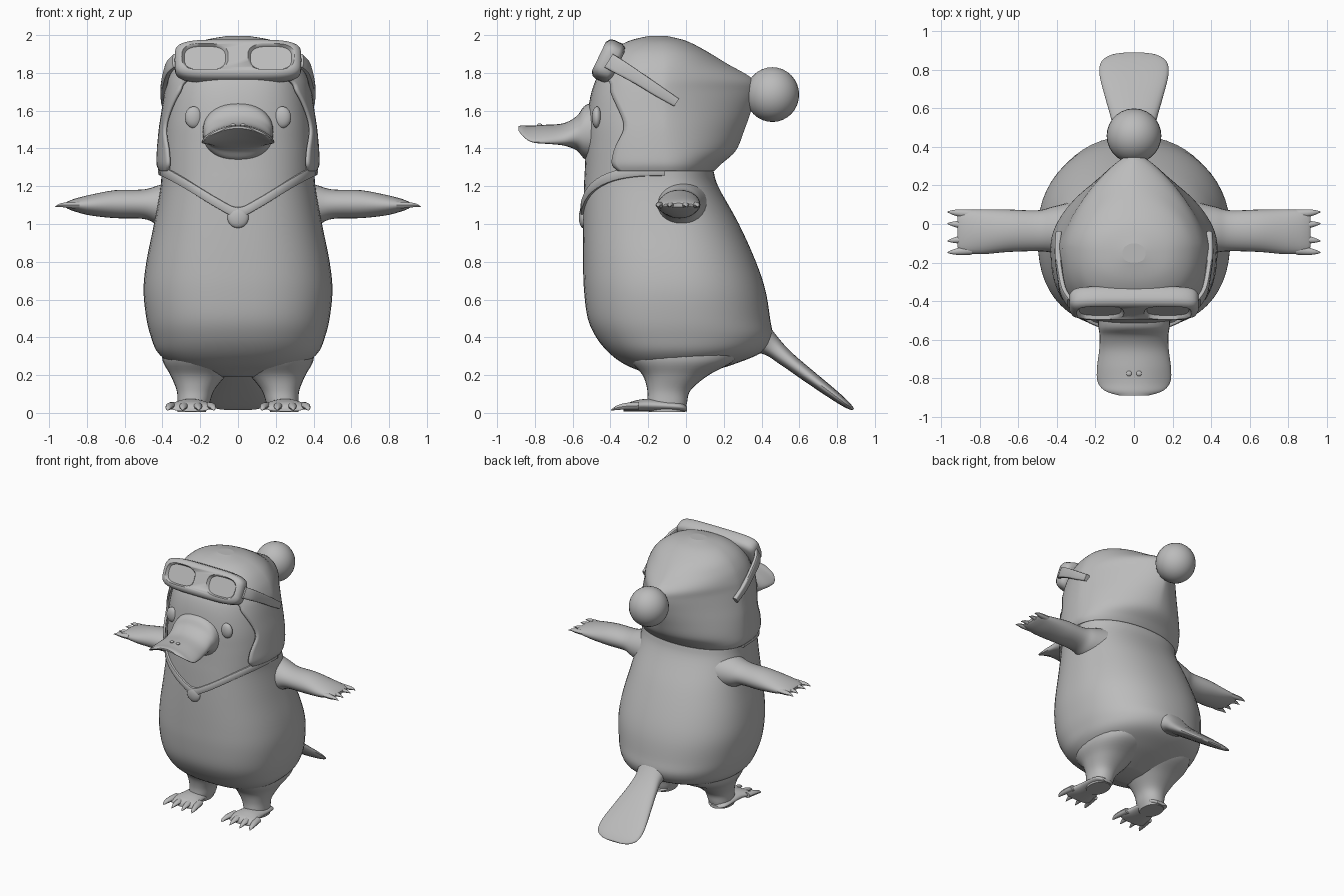
import bpy, bmesh, math
from mathutils import Vector as V

if "Cube" in bpy.data.objects:
    bpy.data.objects.remove(bpy.data.objects["Cube"])

grey = bpy.data.materials.new("plain grey")
grey.diffuse_color = (0.5, 0.5, 0.5, 1)
grey.use_nodes = True
grey.node_tree.nodes["Principled BSDF"].inputs["Base Color"].default_value = grey.diffuse_color


def smooth(rows, k=5):
    """Catmull-Rom interpolation of number rows."""
    out = []
    for i in range(len(rows) - 1):
        a, b, c, d = rows[max(i - 1, 0)], rows[i], rows[i + 1], rows[min(i + 2, len(rows) - 1)]
        for s in range(k):
            t = s / k
            out.append([0.5 * (2 * q + (r - p) * t + (2 * p - 5 * q + 4 * r - w) * t * t
                               + (3 * q - p - 3 * r + w) * t ** 3)
                        for p, q, r, w in zip(a, b, c, d)])
    return out + [list(rows[-1])]


def spow(x, p):
    return math.copysign(abs(x) ** p, x)


def ring(c, u, v, e=2, n=28):
    """Superellipse ring round c with half axes u and v."""
    angles = [2 * math.pi * i / n for i in range(n)]
    return [V(c) + V(u) * spow(math.cos(a), 2 / e) + V(v) * spow(math.sin(a), 2 / e) for a in angles]


def egg(z, yf, yb, hx, yc, eb, w=0, n=56, ef=2.5):
    """Horizontal slice with its own front and back shape, open at the front for width w."""
    t0 = math.asin(min(max(w, 0) / hx, 0.99) ** (ef / 2))
    pts = []
    for i in range(n + 1):
        a = t0 + (2 * math.pi - 2 * t0) * i / n
        c, s = math.cos(a), math.sin(a)
        e, r = (ef, yc - yf) if c > 0 else (eb, yb - yc)
        pts.append(V((hx * spow(s, 2 / e), yc - r * spow(c, 2 / e), z)))
    return pts


def finish(name, bm, mirror=False, angle=40):
    bmesh.ops.remove_doubles(bm, verts=bm.verts, dist=0.0004)
    bmesh.ops.recalc_face_normals(bm, faces=bm.faces)
    me = bpy.data.meshes.new(name)
    bm.to_mesh(me)
    bm.free()
    me.materials.append(grey)
    me.polygons.foreach_set("use_smooth", [True] * len(me.polygons))
    me.set_sharp_from_angle(angle=math.radians(angle))
    ob = bpy.data.objects.new(name, me)
    bpy.context.collection.objects.link(ob)
    if mirror:
        ob.modifiers.new("mirror", 'MIRROR')
    return ob


def skin(name, rings, mirror=False, wrap=True, caps=True, angle=40):
    bm = bmesh.new()
    vs = [[bm.verts.new(p) for p in r] for r in rings]
    n = len(vs[0])
    for a, b in zip(vs, vs[1:]):
        for i in range(n if wrap else n - 1):
            j = (i + 1) % n
            bm.faces.new((a[i], a[j], b[j], b[i]))
    if caps:
        bm.faces.new(vs[0])
        bm.faces.new(vs[-1])
    return finish(name, bm, mirror, angle)


def ball(name, c, s, mirror=False):
    bm = bmesh.new()
    bmesh.ops.create_uvsphere(bm, u_segments=28, v_segments=16, radius=1)
    bmesh.ops.scale(bm, vec=s, verts=bm.verts)
    bmesh.ops.translate(bm, vec=c, verts=bm.verts)
    return finish(name, bm, mirror)


# body and head: z, front y, back y, half width, centre y, back exponent
body = smooth([
    (.19, -.17, .02, .10, -.06, 2.2), (.22, -.24, .13, .24, -.06, 2.2), (.26, -.33, .26, .35, -.06, 2.2),
    (.32, -.41, .40, .425, -.05, 2.2), (.40, -.475, .455, .46, -.05, 2.2), (.50, -.52, .445, .485, -.05, 2.2),
    (.65, -.54, .42, .50, -.05, 2.2), (.80, -.545, .37, .485, -.06, 2.2), (1.0, -.545, .28, .445, -.08, 2.2),
    (1.2, -.54, .17, .41, -.1, 2.2), (1.3, -.535, .14, .405, -.11, 2.2), (1.42, -.53, .09, .40, -.12, 2.2),
    (1.55, -.525, .08, .39, -.12, 2.2), (1.7, -.50, .03, .365, -.12, 2.2), (1.8, -.455, 0, .33, -.12, 2.2),
    (1.9, -.36, -.02, .22, -.12, 2.2), (1.94, -.2, -.08, .06, -.12, 2.2)])
skin("body", [egg(*r)[:-1] for r in body])


def front_y(x, z):
    """Front surface of the body at x and height z."""
    r = min(body, key=lambda q: abs(q[0] - z))
    t = min(abs(x) / r[3], 1)
    return r[4] - (r[4] - r[1]) * (1 - t ** 2.5) ** 0.4


# hat with face opening: same columns plus opening half width
hat = smooth([
    (1.28, -.545, .15, .418, -.12, 2.1, .375), (1.32, -.55, .19, .432, -.12, 2.0, .37),
    (1.39, -.55, .265, .43, -.12, 1.8, .375), (1.5, -.55, .31, .42, -.12, 1.6, .39),
    (1.6, -.545, .345, .405, -.12, 1.45, .365), (1.7, -.52, .37, .39, -.12, 1.35, .315),
    (1.77, -.49, .35, .375, -.12, 1.4, .26), (1.85, -.45, .215, .34, -.12, 1.6, .0),
    (1.92, -.39, .10, .28, -.13, 1.9, 0), (1.97, -.30, .0, .19, -.14, 2, 0),
    (1.995, -.20, -.10, .06, -.15, 2, 0)])
ob = skin("hat", [egg(*r) for r in hat], wrap=False, caps=False)
top = bmesh.new()
top.from_mesh(ob.data)
rim = [v for v in top.verts if v.co.z > 1.9945]
top.faces.new(sorted(rim, key=lambda v: math.atan2(v.co.y + .15, v.co.x)))
bmesh.ops.recalc_face_normals(top, faces=top.faces)
top.to_mesh(ob.data)
top.free()
sol = ob.modifiers.new("cloth", 'SOLIDIFY')
sol.thickness, sol.offset = 0.015, -1
ball("hat_pompom", (0, .457, 1.685), (.142, .142, .145))

# chin strap and button
half = [(.41, 1.285), (.39, 1.275), (.35, 1.255), (.28, 1.215), (.2, 1.165), (.1, 1.105), (.0, 1.06)]
path = half + [(-x, z) for x, z in half[-2::-1]]
strap = []
for x, z in smooth(path, 3):
    y = front_y(x, z) - .004
    n = V((x * .8, y + .12 - (.3 if abs(x) < .25 else 0), 0)).normalized()
    strap.append(ring((x, y, z), (0, 0, .027), n * .013, 4, 12))
skin("chin_strap", strap)
ball("strap_button", (0, -.545, 1.035), (.056, .022, .056))

# bill: y, half width, centre z, half height, droop of the sides
bill = []
for y, hx, z, hz, droop in smooth([
        (-.44, .19, 1.485, .165, 0), (-.53, .185, 1.485, .145, 0), (-.58, .178, 1.48, .09, .01),
        (-.65, .18, 1.475, .058, .03), (-.75, .192, 1.485, .04, .05), (-.82, .188, 1.497, .024, .06),
        (-.865, .15, 1.508, .014, .04), (-.888, .08, 1.512, .006, .015)]):
    r = ring((0, y, z), (hx, 0, 0), (0, 0, hz), 2.2, 36)
    bill.append([p - V((0, 0, droop * (p.x / hx) ** 2)) for p in r])
skin("bill", bill)
ball("nostril", (.026, -.775, 1.524), (.014, .014, .008), True)
ball("eye", (.235, front_y(.235, 1.565) - .002, 1.565), (.046, .026, .057), True)

# goggles, tilted back on the forehead
fwd, up, gc = V((0, -.9, .43)), V((0, .43, .9)), V((0, -.412, 1.863))
X = V((1, 0, 0))
frame = skin("goggle_frame", [ring(gc + fwd * d, X * .335 * s, up * (.115 - (1 - s) * .3), 4.5, 48) for d, s in
                              ((-.058, .9), (-.05, .96), (-.03, 1), (.02, 1), (.042, .97), (.055, .9))], angle=60)
cutter = skin("lens_cutter", [ring(gc + X * .175 + fwd * d, X * .115 * s, up * .072 * s, 3)
                              for d, s in ((.036, .95), (.06, 1.1), (.1, 1.1))], True)
cutter.hide_render = True
cut = frame.modifiers.new("lenses", 'BOOLEAN')
cut.operation, cut.object = 'DIFFERENCE', cutter
side = smooth([(.33, -.41, 1.865, .042), (.365, -.35, 1.83, .04), (.385, -.25, 1.77, .034),
               (.395, -.15, 1.705, .03), (.39, -.05, 1.643, .024)])
skin("goggle_strap", [ring(r[:3], V((0, .53, .85)) * r[3], (.016, 0, 0), 4, 16) for r in side], True)

# arms: x, centre y, centre z, half depth, half height
arm = smooth([(.30, -.03, 1.10, .15, .14), (.42, -.03, 1.10, .12, .105), (.5, -.035, 1.105, .106, .078),
              (.65, -.035, 1.105, .11, .074), (.78, -.04, 1.10, .116, .055), (.86, -.04, 1.10, .112, .035),
              (.90, -.04, 1.10, .098, .02), (.915, -.04, 1.10, .08, .01)])
skin("arm", [ring((x, y, z), (0, a, 0), (0, 0, b)) for x, y, z, a, b in arm], True)
for i, y in enumerate((.05, -.01, -.075, -.135)):
    rows = [(.84, .024, 1.10), (.90, .02, 1.10), (.94, .012, 1.10), (.968, .002, 1.092)]
    skin(f"hand_claw_{i + 1}", [ring((x, y + (x - .84) * .1 * (1 if y > -.04 else -1), z),
                                     (0, h, 0), (0, 0, h * .8), 2, 10) for x, h, z in smooth(rows, 3)], True)

# legs: z, centre x, centre y, half width, half depth
leg = smooth([(.005, .245, -.10, .075, .095), (.05, .235, -.10, .085, .105), (.12, .225, -.09, .10, .115),
              (.2, .21, -.055, .148, .175), (.28, .20, -.02, .20, .28), (.38, .20, -.02, .20, .32)])
skin("leg", [ring((x, y, z), (a, 0, 0), (0, b, 0), 2.2) for z, x, y, a, b in leg], True)

# feet: y, half width, half height
foot = smooth([(.005, .04, .012), (-.04, .08, .025), (-.2, .09, .033), (-.28, .115, .027),
               (-.315, .11, .019), (-.33, .09, .01)])
skin("foot", [ring((.25, y, .008 + h), (a, 0, 0), (0, 0, h)) for y, a, h in foot], True)
for i, dx in enumerate((-.098, -.034, .034, .098)):
    rows = [(-.25, .026), (-.32, .023), (-.37, .014), (-.405 + abs(dx) * .2, .002)]
    skin(f"foot_claw_{i + 1}", [ring((.25 + dx * (1 + (-.25 - y) * 1.8), y, .012 + h), (h, 0, 0), (0, 0, h * .8), 2, 10)
                                for y, h in smooth(rows, 3)], True)

# paddle tail: y, z, half width, half thickness
tail = smooth([(.33, .42, .16, .12), (.44, .362, .105, .062), (.53, .288, .115, .044), (.65, .195, .148, .036),
               (.77, .105, .178, .028), (.84, .052, .17, .02), (.875, .026, .12, .011), (.886, .018, .06, .005)])
skin("tail", [ring((0, y, z), (a, 0, 0), V((0, .62, .78)) * t, 2.4) for y, z, a, t in tail])
